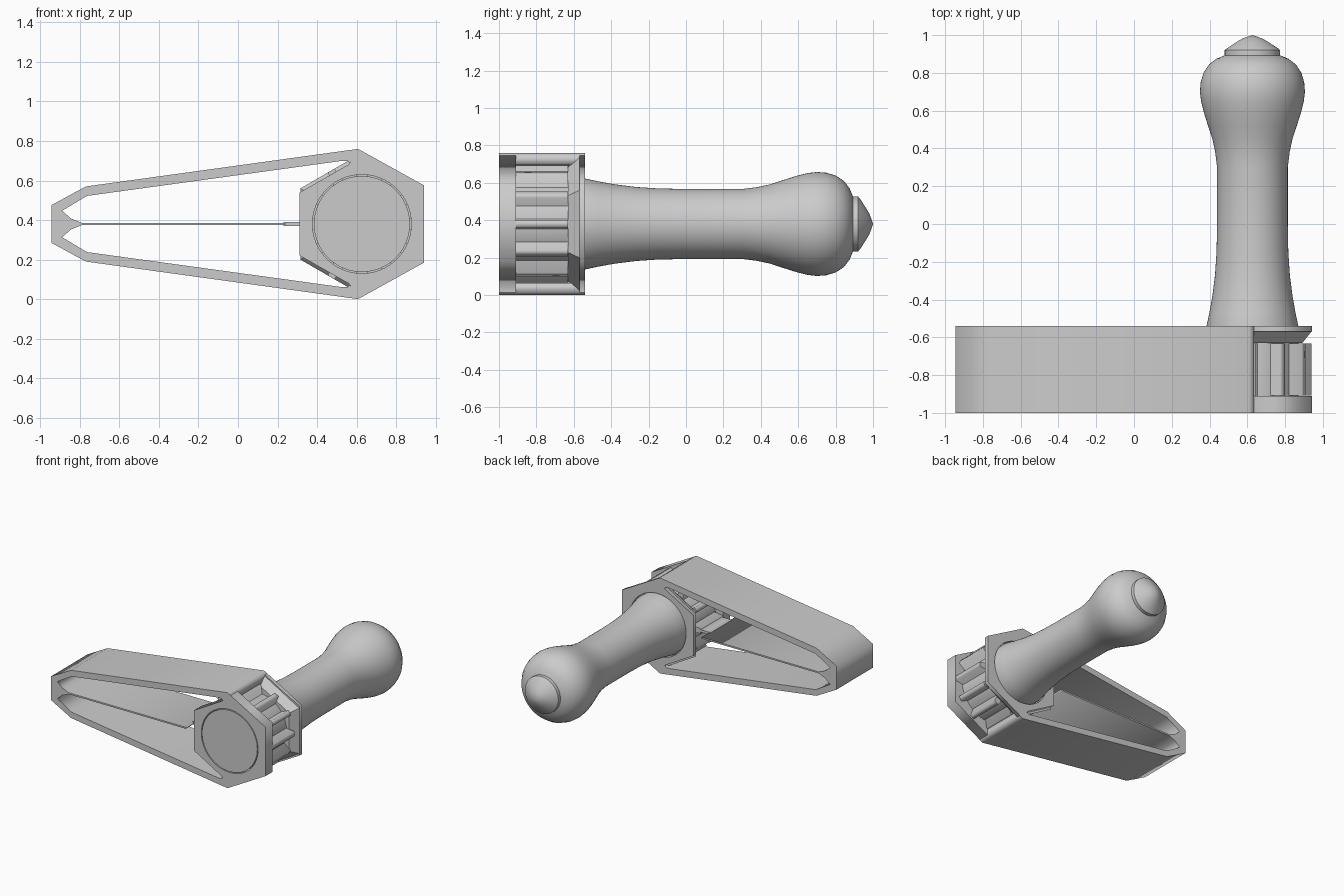
import bpy, bmesh, math
from mathutils import Matrix

if "Cube" in bpy.data.objects:
    bpy.data.objects.remove(bpy.data.objects["Cube"])

CX, CZ = 0.627, 0.38          # axis of the handle and cog
grey = bpy.data.materials.new("plain grey")
grey.diffuse_color = (0.6, 0.6, 0.6, 1)
grey.use_nodes = True
grey.node_tree.nodes["Principled BSDF"].inputs["Base Color"].default_value = grey.diffuse_color


def finish(name, bm, smooth=False):
    bmesh.ops.remove_doubles(bm, verts=bm.verts, dist=1e-5)
    bmesh.ops.recalc_face_normals(bm, faces=bm.faces)
    me = bpy.data.meshes.new(name)
    bm.to_mesh(me)
    bm.free()
    me.materials.append(grey)
    ob = bpy.data.objects.new(name, me)
    bpy.context.collection.objects.link(ob)
    if smooth:
        bpy.ops.object.select_all(action='DESELECT')
        ob.select_set(True)
        bpy.context.view_layer.objects.active = ob
        bpy.ops.object.shade_smooth_by_angle(angle=math.radians(30))
    return ob


def slab(name, loops, y0, y1):
    """Extrude filled x-z outlines (later loops are holes) from y0 to y1."""
    cu = bpy.data.curves.new(name + " outline", 'CURVE')
    cu.dimensions = '2D'
    cu.fill_mode = 'BOTH'
    cu.extrude = (y1 - y0) / 2
    for pts in loops:
        sp = cu.splines.new('POLY')
        sp.points.add(len(pts) - 1)
        for p, (x, z) in zip(sp.points, pts):
            p.co = (x, z, 0, 1)
        sp.use_cyclic_u = True
    tmp = bpy.data.objects.new("outline", cu)
    bpy.context.collection.objects.link(tmp)
    dg = bpy.context.evaluated_depsgraph_get()
    me = bpy.data.meshes.new_from_object(tmp.evaluated_get(dg))
    bm = bmesh.new()
    bm.from_mesh(me)
    bpy.data.objects.remove(tmp)
    bpy.data.meshes.remove(me)
    bm.transform(Matrix.Translation((0, (y0 + y1) / 2, 0))
                 @ Matrix.Rotation(math.pi / 2, 4, 'X'))
    return finish(name, bm)


def mirrored(upper):
    """Close an upper half outline with its reflection about the axis height."""
    return upper + [(x, 2 * CZ - z) for x, z in reversed(upper)]


def circle(r, n=64):
    return [(CX + r * math.cos(2 * math.pi * i / n),
             CZ + r * math.sin(2 * math.pi * i / n)) for i in range(n)]


# Two arms, closed nose and the thin springy tongue in one outline
nose_and_arms = [(-0.945, 0.475), (-0.77, 0.57), (0.607, 0.76), (0.635, 0.745),
                 (0.635, 0.695), (0.57, 0.695), (0.562, 0.688), (0.555, 0.699),
                 (0.53, 0.70), (-0.765, 0.522), (-0.89, 0.447),
                 (-0.845, 0.408), (-0.79, 0.386), (0.24, 0.386)]
slab("arms_and_tongue", [mirrored(nose_and_arms)], -1.0, -0.54)
slab("tongue_tip", [[(0.23, 0.37), (0.33, 0.37), (0.33, 0.39), (0.23, 0.39)]],
     -0.9, -0.635)

# Hexagonal cheeks on both sides of the cog, bored for the shaft
cheek = mirrored([(0.312, 0.54), (0.56, 0.681), (0.57, 0.695), (0.635, 0.695),
                  (0.635, 0.745), (0.942, 0.575)])
slab("front_cheek", [cheek, circle(0.25)], -1.0, -0.91)
slab("back_cheek", [cheek, circle(0.25)], -0.57, -0.54)

# Sloping inner face of the back cheek
bm = bmesh.new()
rings = []
for y, r in ((-0.57, 0.36), (-0.63, 0.305)):
    rings.append([bm.verts.new((CX + r * math.sin(math.pi / 3 * i), y,
                                CZ + r * math.cos(math.pi / 3 * i)))
                  for i in range(6)])
for ring in rings:
    bm.faces.new(ring)
for i in range(6):
    j = (i + 1) % 6
    bm.faces.new((rings[0][i], rings[0][j], rings[1][j], rings[1][i]))
finish("back_cheek_bevel", bm)

# Twelve-tooth cog
cog = []
for k in range(12):
    a = math.pi / 6 * k
    for r, w in ((0.225, -0.03), (0.312, -0.019), (0.312, 0.019), (0.225, 0.03)):
        cog.append((CX + r * math.cos(a) - w * math.sin(a),
                    CZ + r * math.sin(a) + w * math.cos(a)))
slab("cog", [cog], -0.908, -0.632)

# Turned handle with its shaft and pointed end knob
profile = [(0, -1), (0.243, -1), (0.243, -0.54), (0.228, -0.47), (0.212, -0.38),
           (0.198, -0.27), (0.190, -0.15), (0.187, 0), (0.187, 0.3),
           (0.197, 0.38), (0.212, 0.45), (0.235, 0.52), (0.257, 0.59),
           (0.272, 0.65), (0.278, 0.70), (0.274, 0.75), (0.259, 0.80),
           (0.230, 0.845), (0.190, 0.875), (0.147, 0.893), (0.147, 0.92),
           (0.138, 0.928), (0.082, 0.965), (0.05, 0.983), (0, 1)]
bm = bmesh.new()
vs = [bm.verts.new((CX + r, y, CZ)) for r, y in profile]
es = [bm.edges.new(p) for p in zip(vs, vs[1:])]
bmesh.ops.spin(bm, geom=vs + es, cent=(CX, 0, CZ), axis=(0, 1, 0),
               angle=2 * math.pi, steps=64)
finish("handle", bm, smooth=True)
